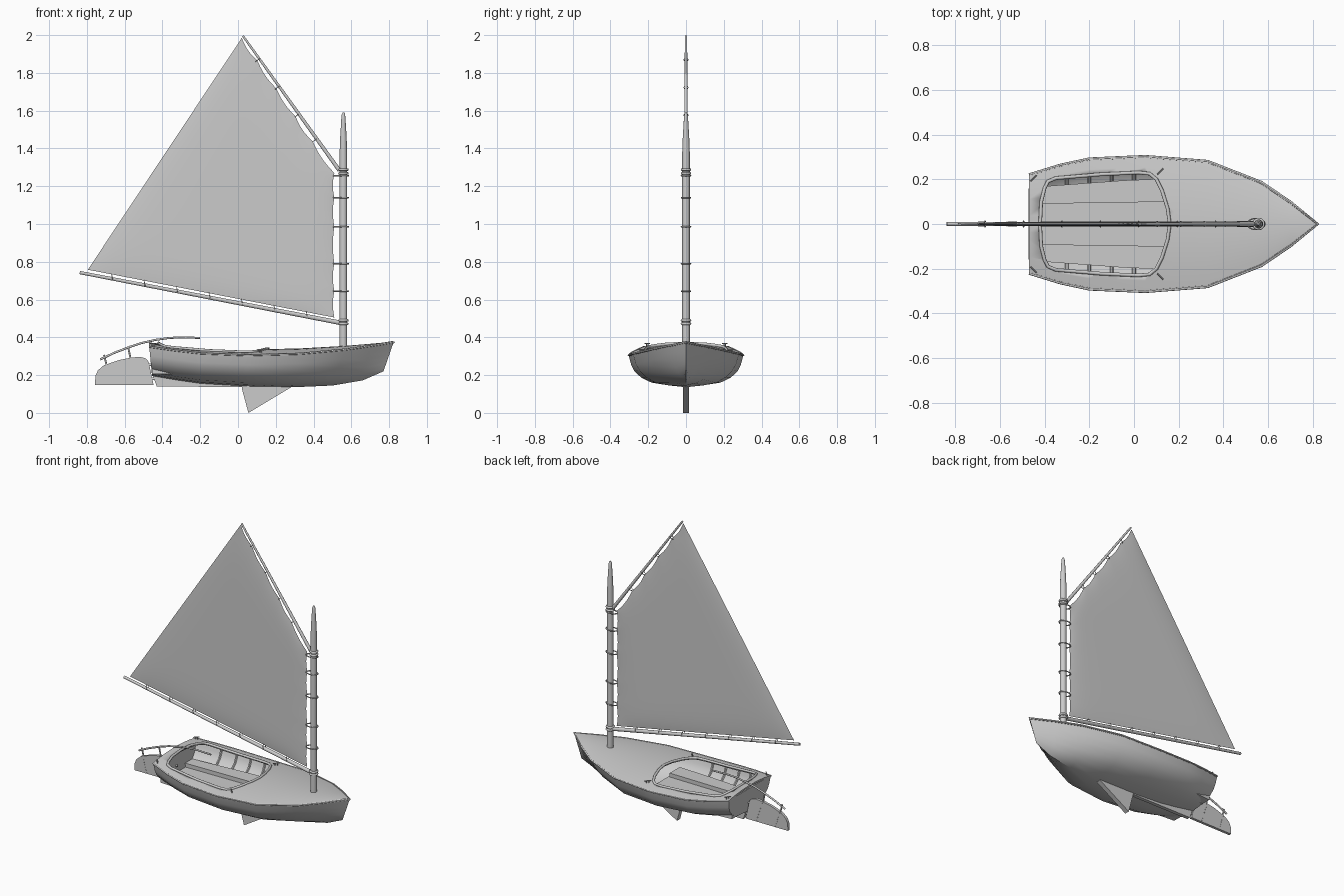
import bpy, bmesh, math
from mathutils import Vector

if "Cube" in bpy.data.objects:
    bpy.data.objects.remove(bpy.data.objects["Cube"])

# hull stations: sheer x, half beam, sheer z, keel x, keel z, bow sharpness
ST = [(-.47, .222, .353, -.455, .195, 0), (-.33, .265, .333, -.32, .172, 0),
      (-.2, .293, .318, -.2, .155, 0), (.05, .304, .308, .05, .14, 0),
      (.33, .282, .316, .3, .136, .1), (.57, .188, .338, .5, .145, .35),
      (.70, .1, .357, .66, .172, .7), (.825, 0, .377, .77, .22, 1)]
MID = [(0, 0), (.33, .045), (.6, .12), (.78, .28), (.9, .48), (.955, .68), (1, 1)]
VEE = [(0, 0), (.14, .1), (.3, .25), (.47, .42), (.64, .6), (.82, .8), (1, 1)]


def station(x):
    for a, b in zip(ST, ST[1:]):
        if x <= b[0]:
            t = (x - a[0]) / (b[0] - a[0])
            return [p + (q - p) * t for p, q in zip(a, b)]
    return ST[-1]


def section(s):
    xs, b, zs, xk, zk, w = s
    out = []
    for (y0, z0), (y1, z1) in zip(MID, VEE):
        y, z = y0 + (y1 - y0) * w, z0 + (z1 - z0) * w
        out.append((xk + (xs - xk) * z, b * y, zk + (zs - zk) * z))
    return out


def deck_z(x, y):
    s = station(x)
    return s[2] + .09 * s[1] * (1 - min(1, (y / max(s[1], .001)) ** 2))


def activate(ob):
    bpy.ops.object.select_all(action='DESELECT')
    ob.select_set(True)
    bpy.context.view_layer.objects.active = ob


def finish(ob, angle=40):
    activate(ob)
    bpy.ops.object.shade_smooth_by_angle(angle=math.radians(angle))
    return ob


def mesh(name, verts, faces, solid=0, angle=40):
    me = bpy.data.meshes.new(name)
    me.from_pydata(verts, [], faces)
    bm = bmesh.new()
    bm.from_mesh(me)
    bmesh.ops.remove_doubles(bm, verts=bm.verts, dist=1e-5)
    bmesh.ops.recalc_face_normals(bm, faces=bm.faces)
    bm.to_mesh(me)
    bm.free()
    ob = bpy.data.objects.new(name, me)
    bpy.context.collection.objects.link(ob)
    if solid:
        m = ob.modifiers.new("solid", 'SOLIDIFY')
        m.thickness, m.offset = solid, -1
        activate(ob)
        bpy.ops.object.modifier_apply(modifier=m.name)
    return finish(ob, angle)


def grid(rows):
    n = len(rows[0])
    v = [p for r in rows for p in r]
    f = [(i * n + j, i * n + j + 1, (i + 1) * n + j + 1, (i + 1) * n + j)
         for i in range(len(rows) - 1) for j in range(n - 1)]
    return v, f


def prism(name, pts, lo, hi, axis='Y'):
    put = (lambda p, h: (p[0], h, p[1])) if axis == 'Y' else (lambda p, h: (p[0], p[1], h))
    n = len(pts)
    v = [put(p, lo) for p in pts] + [put(p, hi) for p in pts]
    f = [tuple(range(n)), tuple(range(n, 2 * n))]
    f += [(i, (i + 1) % n, n + (i + 1) % n, n + i) for i in range(n)]
    return mesh(name, v, f)


def tube(name, pts, r, r2=None, closed=False, res=3):
    cu = bpy.data.curves.new(name, 'CURVE')
    cu.dimensions = '3D'
    cu.bevel_depth, cu.bevel_resolution, cu.use_fill_caps = 1, res, True
    sp = cu.splines.new('POLY')
    sp.points.add(len(pts) - 1)
    sp.use_cyclic_u = closed
    for i, p in enumerate(pts):
        sp.points[i].co = (*p, 1)
        sp.points[i].radius = r + ((r if r2 is None else r2) - r) * i / max(1, len(pts) - 1)
    ob = bpy.data.objects.new(name, cu)
    bpy.context.collection.objects.link(ob)
    activate(ob)
    bpy.ops.object.convert(target='MESH')
    return finish(bpy.context.object, 50)


def ring(name, loc, R, r, ys=1, rot=0):
    bpy.ops.mesh.primitive_torus_add(location=loc, rotation=(0, rot, 0), major_radius=R,
                                     minor_radius=r, major_segments=24, minor_segments=8)
    ob = bpy.context.object
    ob.name, ob.scale.y = name, ys
    finish(ob, 60)


# hull shell with flat transom
rows = []
for s in ST:
    half = section(s)
    rows.append([(x, -y, z) for x, y, z in reversed(half[1:])] + half)
v, f = grid(rows)
f.append(tuple(range(len(rows[0]))))
mesh("hull", v, f, .008)

# cambered deck with the cockpit cut out
xs = [-.47, -.4, -.33, -.2, -.08, .05, .19, .33, .45, .57, .7, .825]
v, f = grid([[(x, station(x)[1] * t / 6, deck_z(x, station(x)[1] * t / 6)) for t in range(-6, 7)] for x in xs])
deck = mesh("deck", v, f, .01)
half = [(-.42, 0), (-.415, .1), (-.4, .16), (-.385, .19), (-.35, .205), (-.15, .222), (.02, .23),
        (.07, .225), (.1, .2), (.125, .15), (.15, .07), (.16, 0)]
outline = half + [(x, -y) for x, y in reversed(half[1:-1])]
cutter = prism("cockpit_cutter", outline, .2, .5, 'Z')
cutter.hide_render = True
m = deck.modifiers.new("cut", 'BOOLEAN')
m.operation, m.solver, m.object = 'DIFFERENCE', 'EXACT', cutter
activate(deck)
bpy.ops.object.modifier_apply(modifier=m.name)
bpy.data.objects.remove(cutter)
tube("coaming", [(x, y, deck_z(x, y) + .002) for x, y in outline], .008, closed=True)

# rubbing rail around the sheer
edge = [(s[0], s[1], s[2] - .003) for s in ST]
tube("rub_rail", edge + [(x, -y, z) for x, y, z in reversed(edge[:-1])], .005)

# cockpit floor, side seats, ribs and deck cleats
prism("cockpit_floor", [(-.455, -.105), (.2, -.105), (.2, .105), (-.455, .105)], .203, .212, 'Z')
for s, side in ((1, "port"), (-1, "starboard")):
    seat = [(-.455, .09), (.19, .1), (.19, .205), (-.05, .195), (-.455, .165)]
    prism("seat_" + side, [(x, s * y) for x, y in seat], .205, .238, 'Z')
    for i in range(4):
        x = -.3 + .1 * i
        pts = [(x, s * (y - .012), z + .008) for _, y, z in section(station(x))[2:]]
        pts[-1] = (x, pts[-1][1], pts[-1][2] - .012)
        tube(f"rib_{side}_{i}", pts, .008, res=1)
    for x, y in ((.118, .235), (-.45, .205)):
        z = deck_z(x, y)
        d = Vector((.008, s * .008, 0))
        c = Vector((x, s * y, z + .014))
        tube(f"cleat_bar_{side}", [c - d * 1.7, c + d * 1.7], .003)
        for k in (-.6, .6):
            tube(f"cleat_post_{side}", [c + d * k - Vector((0, 0, .018)), c + d * k], .003)

# skeg, centreboard, rudder
prism("skeg", [(-.452, .2), (-.43, .14), (.25, .135), (.25, .15), (-.2, .17)], -.012, .012)
prism("centreboard", [(.02, .15), (.02, .13), (.055, 0), (.28, .135), (.28, .15)], -.016, .016)
prism("rudder", [(-.447, .148), (-.473, .27), (-.487, .288), (-.52, .297), (-.57, .292), (-.63, .28),
                 (-.71, .252), (-.742, .225), (-.755, .195), (-.757, .148)], -.009, .009)
for x, z in ((-.465, .255), (-.45, .18)):
    tube("rudder_hinge", [(x - .02, 0, z), (x + .02, 0, z)], .007)

# rivet rows on the rudder and tiller posts above them
for (x0, z0), (x1, z1), ztop in (((-.695, .25), (-.667, .155), .312), ((-.568, .285), (-.527, .155), .354)):
    for i in range(7):
        t = i / 6
        p = (x0 + (x1 - x0) * t, z0 + (z1 - z0) * t)
        tube("rivet", [(p[0], -.0115, p[1]), (p[0], .0115, p[1])], .003, res=1)
    tube("tiller_post", [(x0, 0, z0), (x0 - .014, 0, ztop - .005)], .005)
tube("tiller", [(-.73, 0, .283), (-.655, 0, .318), (-.575, 0, .349), (-.51, 0, .37), (-.44, 0, .386),
                (-.37, 0, .396), (-.31, 0, .4), (-.2, 0, .397)], .006, .0055)

# mast, turned from a profile
prof = [(.02, .3), (.02, 1.38), (.017, 1.46), (.011, 1.56), (.009, 1.58), (.004, 1.59), (0, 1.59)]
v, f = grid([[(.558 + r * math.cos(a * math.pi / 8), r * math.sin(a * math.pi / 8), z)
              for a in range(17)] for r, z in prof])
mesh("mast", v, f)

# spars with their collars
B0, B1 = Vector((.537, 0, .478)), Vector((-.838, 0, .743))
G0, G1 = Vector((.537, 0, 1.283)), Vector((.026, 0, 1.996))
tube("boom", [B0, B1], .0125, .009)
tube("gaff", [G0, G1], .011, .006)
for z in (.472, .49, 1.268, 1.288):
    ring("mast_collar", (.558, 0, z), .021, .007)

# sail: thin pillow with scalloped luff and head
tack, throat = Vector((.51, 0, .505)), Vector((.51, 0, 1.27))
clew, peak = Vector((-.795, 0, .758)), Vector((.02, 0, 1.985))
luff_t = [0, .183, .373, .63, .83, 1]
head_t = [0, .236, .42, .625, .83, 1]


def scallop(t, knots):
    for a, b in zip(knots, knots[1:]):
        if t <= b:
            return math.sin(math.pi * (t - a) / (b - a))
    return 0


N = 48
for side in (-1, 1):
    rows = []
    for i in range(N + 1):
        u = i / N
        row = []
        for j in range(N + 1):
            w = j / N
            p = tack.lerp(clew, u).lerp(throat.lerp(peak, u), w)
            p.x -= .008 * scallop(w, luff_t) * (1 - u) ** 8
            p += Vector((-.008, 0, -.006)) * scallop(u, head_t) * w ** 8
            p.y = side * (.001 + .008 * (1 - (2 * u - 1) ** 8) * (1 - (2 * w - 1) ** 8))
            row.append(tuple(p))
        rows.append(row)
    v, f = grid(rows)
    if side > 0:
        f = [q[::-1] for q in f]
    mesh("sail_" + ("port" if side > 0 else "starboard"), v, f, angle=60)

# mast hoops and spar lashings
for z in (1.255, 1.14, .985, .79, .645):
    ring("mast_hoop", (.546, 0, z), .039, .004, .65)
for t in head_t[1:-1]:
    ring("gaff_lashing", G0.lerp(G1, t) + Vector((-.008, 0, -.006)), .014, .002, .8, math.atan2(-.511, .713))
for i in range(1, 8):
    ring("boom_lashing", B0.lerp(B1, i / 8) + Vector((0, 0, .009)), .016, .002, .85, math.radians(79))
